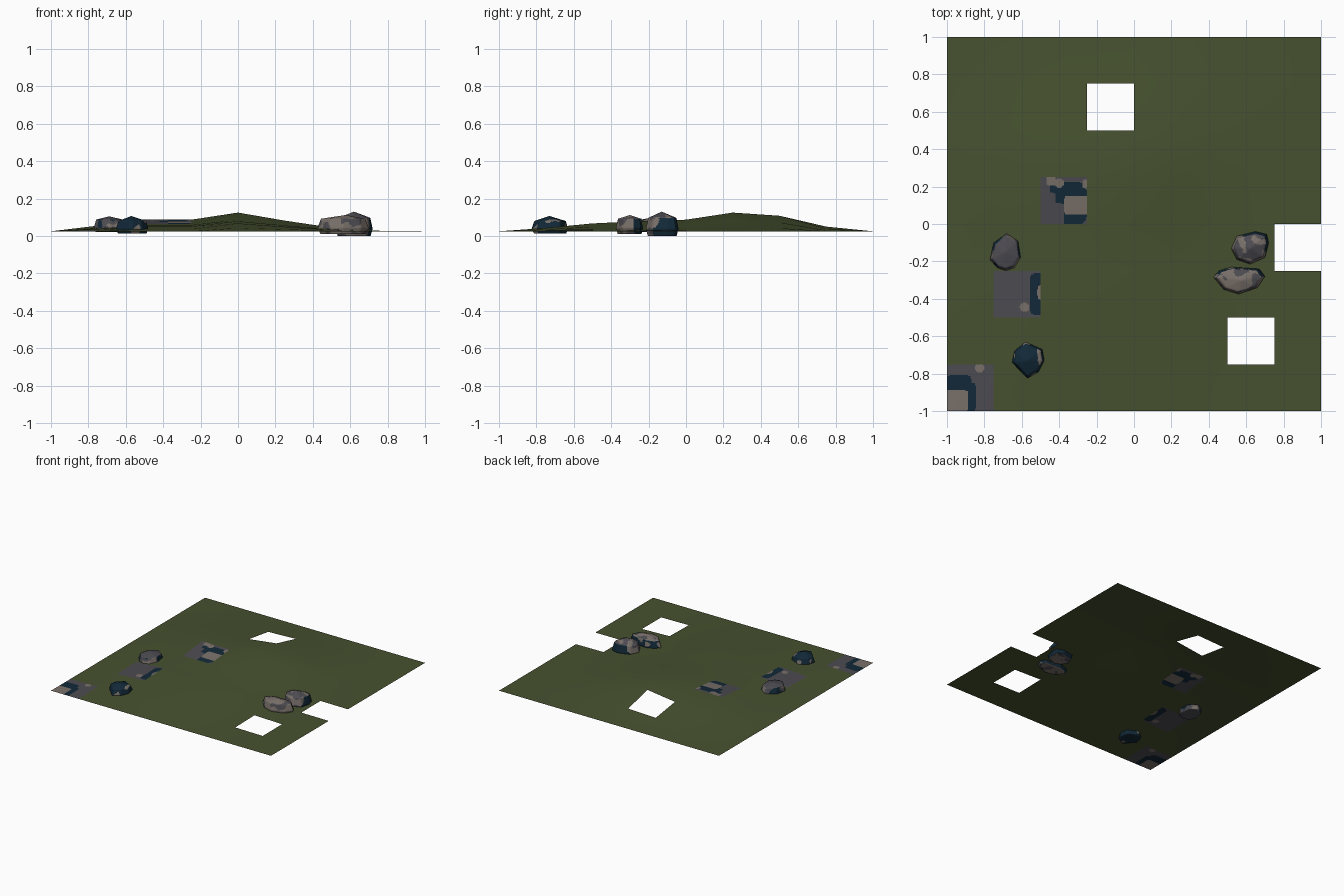
import bpy, bmesh, math
from mathutils import Vector, noise

if "Cube" in bpy.data.objects:
    bpy.data.objects.remove(bpy.data.objects["Cube"])


def material(name, rgb):
    m = bpy.data.materials.new(name)
    m.diffuse_color = (*rgb, 1)
    m.use_nodes = True
    m.node_tree.nodes["Principled BSDF"].inputs["Base Color"].default_value = m.diffuse_color
    return m


GREEN = material("moss green", (0.062, 0.083, 0.029))
GREY = material("slate grey", (0.073, 0.07, 0.082))
NAVY = material("deep navy", (0.006, 0.022, 0.04))
TAUPE = material("taupe", (0.19, 0.16, 0.142))
STONE = [GREY, NAVY, TAUPE]


def finish(name, bm, mats):
    me = bpy.data.meshes.new(name)
    bm.to_mesh(me)
    bm.free()
    for m in mats:
        me.materials.append(m)
    for p in me.polygons:
        p.use_smooth = True
    ob = bpy.data.objects.new(name, me)
    bpy.context.collection.objects.link(ob)
    return ob


# Hill heights on a 0.25 grid: product of an x and a y profile
FX = [0, 0.03, 0.063, 0.062, 0.1, 0.057, 0.02, 0.003, 0]
FY = [0, 0.018, 0.042, 0.054, 0.062, 0.1, 0.083, 0.025, 0]


def profile(f, t):
    t = (t + 1) * 4
    i = min(max(int(t + 1e-6), 0), 7)
    return f[i] + (f[i + 1] - f[i]) * (t - i)


def height(x, y):
    return 0.025 + profile(FX, x) * profile(FY, y) / 0.1


def patch(bm, x0, y0, size, n):
    """Grid of n x n faces draped on the hill."""
    v = [[bm.verts.new((x0 + size * i / n, y0 + size * j / n,
                        height(x0 + size * i / n, y0 + size * j / n)))
          for i in range(n + 1)] for j in range(n + 1)]
    return {(i, j): bm.faces.new((v[j][i], v[j][i + 1], v[j + 1][i + 1], v[j + 1][i]))
            for i in range(n) for j in range(n)}


# Ground sheet: three open holes, and three cells left for the stone tiles
holes = [(3, 6), (7, 3), (6, 1)]
tiles = [(2, 4), (1, 2), (0, 0)]
bm = bmesh.new()
cells = patch(bm, -1, -1, 2, 8)
bmesh.ops.delete(bm, geom=[cells[c] for c in holes + tiles], context='FACES')
finish("ground", bm, [GREEN])

# Painted shapes per tile: (colour, centre x, centre y, half width, half depth, roundness)
# in tile units 0..1; later shapes lie on top
MARKS = [
    [(1, 0.66, 0.44, 0.34, 0.46, 4), (1, 0.36, 0.8, 0.17, 0.14, 4), (0, 0.38, 0.2, 0.13, 0.24, 6),
     (2, 0.76, 0.4, 0.25, 0.2, 9), (2, 0.22, 0.93, 0.1, 0.1, 4), (2, 0.4, 0.88, 0.1, 0.1, 2),
     (2, 0.96, 0.86, 0.07, 0.1, 2)],
    [(1, 0.95, 0.5, 0.18, 0.44, 5), (2, 0.66, 0.22, 0.1, 0.1, 2), (2, 1.0, 0.54, 0.07, 0.16, 2)],
    [(1, 0.2, 0.3, 0.42, 0.32, 8), (1, 0.25, 0.6, 0.27, 0.18, 4), (2, 0.2, 0.22, 0.25, 0.22, 9),
     (2, 0.7, 0.93, 0.1, 0.1, 2)],
]
for k, ((ci, cj), marks) in enumerate(zip(tiles, MARKS)):
    bm = bmesh.new()
    n = 40
    for (i, j), f in patch(bm, -1 + ci / 4, -1 + cj / 4, 0.25, n).items():
        u, w = (i + 0.5) / n, (j + 0.5) / n
        for col, cx, cy, a, b, p in marks:
            if abs((u - cx) / a) ** p + abs((w - cy) / b) ** p < 1:
                f.material_index = col
    finish(f"stone_tile_{k + 1}", bm, STONE)


def rock(name, outline, peak, z0, shoulder, colour):
    """Boulder: base, waist and shoulder rings under a crown point."""
    bm = bmesh.new()
    cx = sum(p[0] for p in outline) / len(outline)
    cy = sum(p[1] for p in outline) / len(outline)
    levels = [(0.88, z0), (1.0, z0 + 0.4 * (shoulder - z0)), (0.86, shoulder)]
    rings = [[bm.verts.new((cx + (x - cx) * s, cy + (y - cy) * s, z)) for x, y in outline]
             for s, z in levels]
    top = bm.verts.new(peak)
    bm.faces.new(rings[0][::-1])
    n = len(outline)
    for i in range(n):
        j = (i + 1) % n
        for lo, hi in zip(rings, rings[1:]):
            bm.faces.new((lo[i], lo[j], hi[j], hi[i]))
        bm.faces.new((rings[2][i], rings[2][j], top))
    bmesh.ops.triangulate(bm, faces=bm.faces[:])
    bmesh.ops.recalc_face_normals(bm, faces=bm.faces[:])
    # fine facets so the blotches get clean edges
    bmesh.ops.subdivide_edges(bm, edges=bm.edges[:], cuts=7, use_grid_fill=True)
    bm.normal_update()
    for f in bm.faces:
        f.material_index = colour(f.calc_center_median(), f.normal)
    finish(name, bm, STONE)


def blotch(co, seed, scale=16):
    return noise.noise(co * scale + Vector((seed, seed * 2.3, seed * 0.7)))


def plain(co, n):
    if n.z > 0.55 or n.z < -0.5:
        return 0
    b = blotch(co, 5)
    return 1 if b < -0.15 else 2 if b > 0.2 else 0


def dark(co, n):
    return 2 if blotch(co, 3) > 0.36 else 1


def mixed(co, n):
    b = blotch(co, 9, 20)
    if n.z < 0.5 and n.x * 0.6 + n.y > 0.1:
        return 2 if b > 0.25 else 1
    return 2 if b > 0.02 else 0


def pale(co, n):
    b = blotch(co, 2)
    if n.z < 0.5 and n.x * 0.6 + n.y > 0.1:
        return 2 if b > 0.25 else 1
    return 0 if b > 0.12 else 2


# Boulders
rock("grey_boulder",
     [(-0.68, -0.05), (-0.75, -0.1), (-0.77, -0.19), (-0.73, -0.235), (-0.685, -0.25),
      (-0.64, -0.235), (-0.605, -0.18), (-0.618, -0.09)],
     (-0.69, -0.15, 0.105), 0.02, 0.088, plain)
rock("navy_boulder",
     [(-0.58, -0.63), (-0.64, -0.68), (-0.652, -0.74), (-0.57, -0.825), (-0.51, -0.79),
      (-0.48, -0.73), (-0.49, -0.67)],
     (-0.57, -0.73, 0.107), 0.012, 0.08, dark)
rock("mottled_boulder",
     [(0.55, -0.065), (0.52, -0.13), (0.55, -0.19), (0.62, -0.215), (0.7, -0.18),
      (0.72, -0.1), (0.71, -0.055), (0.65, -0.04)],
     (0.62, -0.13, 0.13), 0.0, 0.097, mixed)
rock("pale_boulder",
     [(0.52, -0.23), (0.455, -0.25), (0.425, -0.285), (0.48, -0.35), (0.56, -0.375),
      (0.66, -0.34), (0.7, -0.28), (0.67, -0.24)],
     (0.575, -0.3, 0.112), 0.01, 0.092, pale)
